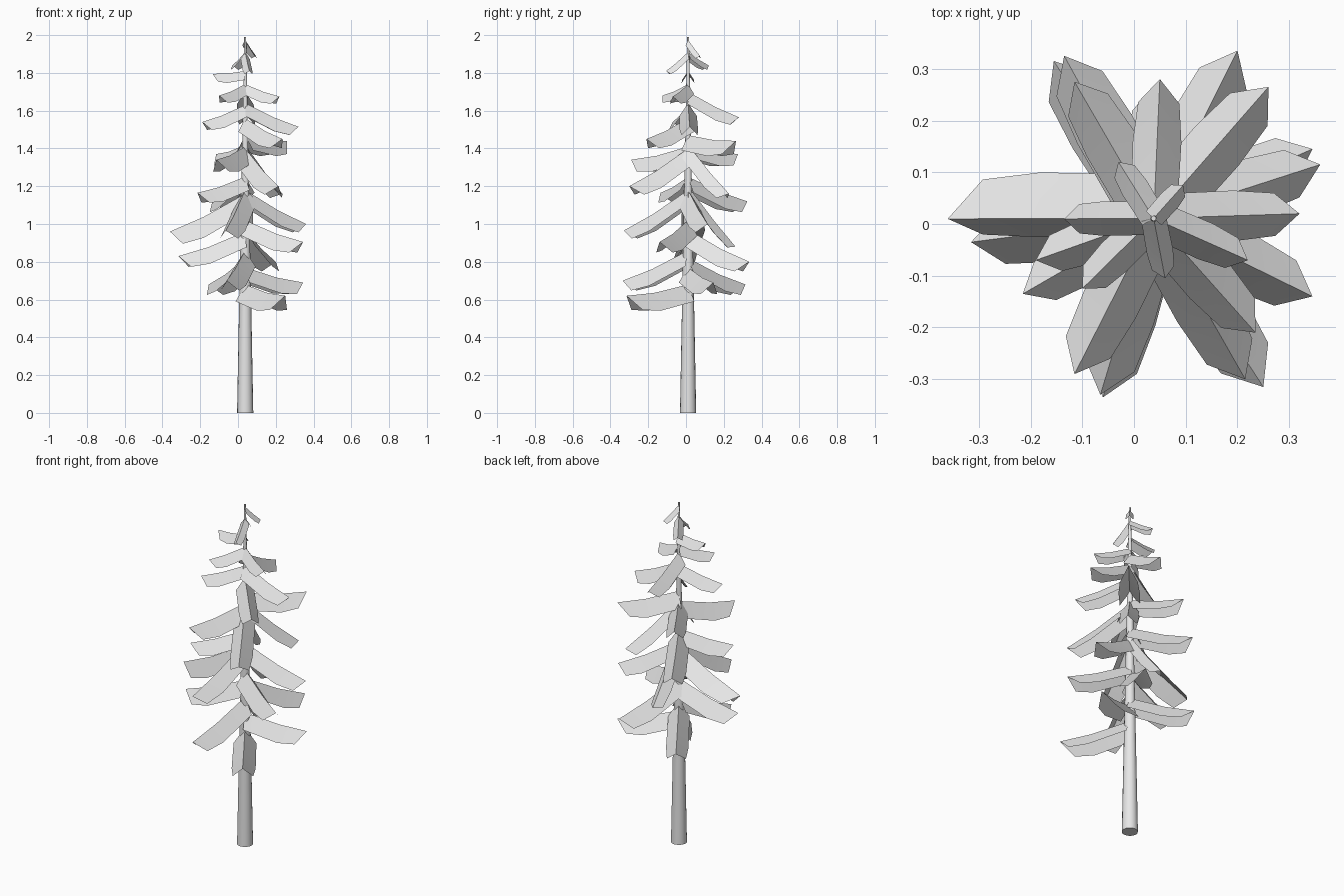
import bpy
import bmesh
import math
from mathutils import Vector

default_cube = bpy.data.objects.get("Cube")
if default_cube:
    bpy.data.objects.remove(default_cube, do_unlink=True)

# One plain grey for the whole tree
grey = bpy.data.materials.new("plain_grey")
grey.use_nodes = True
colour = (0.8, 0.8, 0.8, 1)
grey.diffuse_color = colour
grey.node_tree.nodes["Principled BSDF"].inputs["Base Color"].default_value = colour

TRUNK_CENTRE = Vector((0.038, 0.011, 0))


def finish(bm, name, smooth_angle):
    """Turn a bmesh into a named, shaded object."""
    mesh = bpy.data.meshes.new(name)
    bm.to_mesh(mesh)
    bm.free()
    mesh.materials.append(grey)
    obj = bpy.data.objects.new(name, mesh)
    bpy.context.collection.objects.link(obj)
    bpy.ops.object.select_all(action="DESELECT")
    obj.select_set(True)
    bpy.context.view_layer.objects.active = obj
    bpy.ops.object.shade_smooth_by_angle(angle=math.radians(smooth_angle))
    return obj


def add_trunk(height, base_radius, tip_radius):
    """Tapered round trunk standing on the ground."""
    bm = bmesh.new()
    bmesh.ops.create_cone(bm, cap_ends=True, segments=16, radius1=base_radius,
                          radius2=tip_radius, depth=height)
    bmesh.ops.translate(bm, verts=bm.verts,
                        vec=TRUNK_CENTRE + Vector((0, 0, height / 2)))
    finish(bm, "trunk", 40)


def add_branch(name, tip_x, tip_y, root_z, tip_z, roll=0):
    """Folded needle branch: a ridge with a drooping panel on each side."""
    root = TRUNK_CENTRE + Vector((0, 0, root_z))
    tip = Vector((tip_x, tip_y, tip_z))
    flat = Vector((tip.x - root.x, tip.y - root.y, 0))
    length = flat.length
    across = Vector((-flat.y, flat.x, 0)).normalized()
    half_width = 0.009 + 0.14 * length
    panel = half_width * 1.8
    sag = Vector((0, 0, -0.03 * length))

    bm = bmesh.new()
    middle = root.lerp(tip, 0.55) + sag
    ridge = [bm.verts.new(p) for p in (root, middle, tip)]
    shoulder = middle.lerp(tip, 0.62)
    for side in (1, -1):
        droop = math.radians(56 + side * roll)
        offset = across * (side * math.cos(droop) * panel)
        offset.z = -math.sin(droop) * panel
        edge = [bm.verts.new(p + offset * k)
                for p, k in ((root, 0.95), (middle, 1), (shoulder, 0.85))]
        for i in range(2):
            face = [ridge[i], ridge[i + 1], edge[i + 1], edge[i]]
            bm.faces.new(face if side < 0 else face[::-1])
    finish(bm, name, 30)


add_trunk(1.99, 0.043, 0.005)

# Branches by tier: tip x, tip y, height at the trunk, height at the tip
tiers = {
    "lower_branch": [
        (0.25, -0.315, 0.68, 0.62), (0.345, 0.145, 0.77, 0.69),
        (-0.155, 0.315, 0.82, 0.68), (-0.06, -0.335, 0.86, 0.7),
        (0.2, 0.335, 0.97, 0.8), (-0.315, -0.035, 0.96, 0.83),
        (0.345, -0.14, 1.02, 0.905), (0.033, 0.262, 1.2, 0.88),
        (-0.36, 0.01, 1.16, 0.96, 16), (-0.065, -0.33, 1.18, 0.965),
    ],
    "middle_branch": [
        (0.36, 0.115, 1.18, 1.0), (-0.135, 0.325, 1.25, 1.12),
        (-0.215, -0.135, 1.25, 1.165), (0.215, -0.3, 1.4, 1.2),
        (0.235, 0.228, 1.42, 1.16),
        (-0.115, -0.29, 1.41, 1.34), (-0.115, 0.275, 1.42, 1.37),
        (0.26, 0.265, 1.47, 1.44), (0.235, -0.21, 1.56, 1.45),
    ],
    "upper_branch": [
        (0.32, 0.02, 1.64, 1.515), (-0.19, -0.07, 1.63, 1.54),
        (0.05, 0.28, 1.7, 1.565), (0.22, -0.07, 1.74, 1.675),
        (-0.1, -0.125, 1.74, 1.68), (-0.135, 0.01, 1.81, 1.795),
        (0.06, -0.105, 1.91, 1.81), (-0.03, 0.12, 1.91, 1.84),
        (0.095, 0.075, 1.975, 1.89),
    ],
}
for tier_name, branches in tiers.items():
    for number, branch in enumerate(branches, start=1):
        add_branch(f"{tier_name}_{number}", *branch)
